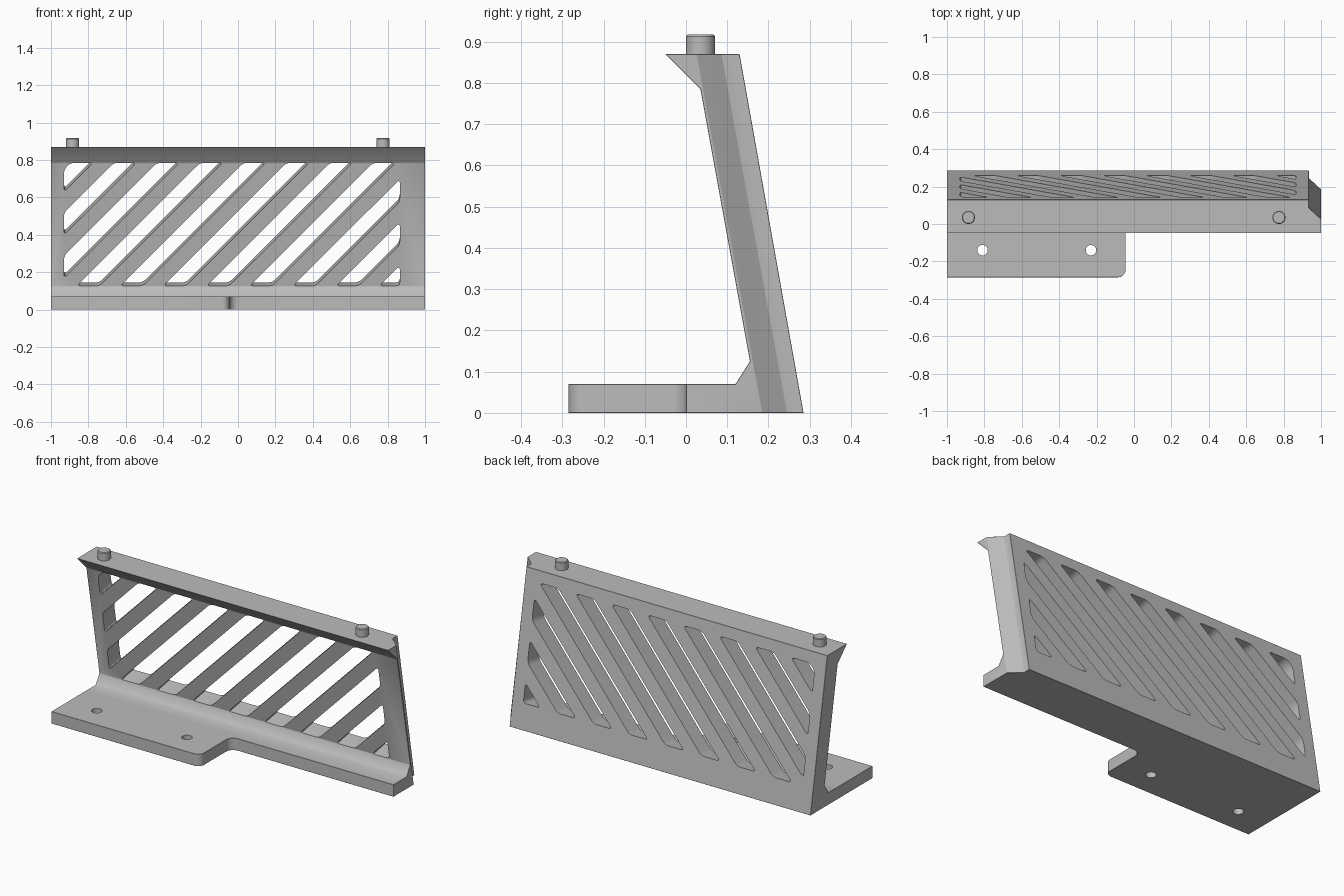
import bpy
import bmesh
from math import atan, cos, sin, pi
from mathutils import Vector

cube = bpy.data.objects.get("Cube")
if cube:
    bpy.data.objects.remove(cube, do_unlink=True)

grey = bpy.data.materials.new("light grey")
grey.use_nodes = True
grey.diffuse_color = (0.5, 0.5, 0.5, 1)
grey.node_tree.nodes["Principled BSDF"].inputs["Base Color"].default_value = (0.5, 0.5, 0.5, 1)

LEAN = 0.178          # backward shift of the panel per unit of height
TILT = atan(LEAN)
TOP = 0.87


def add_prism(bm, start, end):
    """Closed solid between two matching outlines."""
    a = [bm.verts.new(p) for p in start]
    b = [bm.verts.new(p) for p in end]
    bm.faces.new(a)
    bm.faces.new(b[::-1])
    for i in range(len(a)):
        j = (i + 1) % len(a)
        bm.faces.new((a[i], b[i], b[j], a[j]))


def make_object(name, bm):
    bmesh.ops.recalc_face_normals(bm, faces=bm.faces)
    mesh = bpy.data.meshes.new(name)
    bm.to_mesh(mesh)
    bm.free()
    mesh.materials.append(grey)
    obj = bpy.data.objects.new(name, mesh)
    bpy.context.collection.objects.link(obj)
    return obj


def prism(name, start, end):
    bm = bmesh.new()
    add_prism(bm, start, end)
    return make_object(name, bm)


def arc(cx, cy, r, a0, a1, n=8):
    return [(cx + r * cos(a0 + (a1 - a0) * i / n), cy + r * sin(a0 + (a1 - a0) * i / n))
            for i in range(n + 1)]


def activate(obj):
    bpy.ops.object.select_all(action='DESELECT')
    obj.select_set(True)
    bpy.context.view_layer.objects.active = obj


def boolean(obj, other, operation):
    activate(obj)
    mod = obj.modifiers.new("boolean", 'BOOLEAN')
    mod.operation = operation
    mod.solver = 'EXACT'
    mod.object = other
    bpy.ops.object.modifier_apply(modifier=mod.name)
    bpy.data.objects.remove(other, do_unlink=True)


def bevel(obj, width):
    activate(obj)
    mod = obj.modifiers.new("bevel", 'BEVEL')
    mod.width = width
    mod.segments = 1
    mod.limit_method = 'ANGLE'
    bpy.ops.object.modifier_apply(modifier=mod.name)


# Leaning panel with base rail and top lip, one side profile
profile = [(0, 0), (0.285, 0), (0.13, TOP), (-0.05, TOP), (0.035, 0.785),
           (0.155, 0.125), (0.12, 0.07), (0, 0.07)]
bracket = prism("bracket", [(-1, y, z) for y, z in profile], [(1, y, z) for y, z in profile])

# Mounting foot with a rounded outer corner and an inner fillet
R = 0.045
outline = [(-1, 0.03), (-1, -0.285)]
outline += arc(-R - 0.04, -0.245, 0.04, -pi / 2, 0)
outline += arc(0, -R, R, pi, pi / 2)
outline += [(0, 0.03)]
foot = prism("foot", [(x, y, 0) for x, y in outline], [(x, y, 0.07) for x, y in outline])
boolean(bracket, foot, 'UNION')

# Leaning chamfered notch on the rear left end
notch = [(1.1, 0.093), (0.935, 0.245), (0.935, 0.5), (1.1, 0.5)]
boolean(bracket, prism("notch_cutter", *[[(x, y - 0.183 * z, z) for x, y in notch]
                                         for z in (-0.1, 1)]), 'DIFFERENCE')
bevel(bracket, 0.003)


# Diagonal slots, clipped to a window and cut square to the panel
def slot_outline(low):
    bm = bmesh.new()
    bm.faces.new([bm.verts.new((x, 0, z)) for x, z in
                  ((-0.93, 0.136), (0.865, 0.136), (0.865, 0.795), (-0.93, 0.795))])
    for edge, side in ((low, 1), (low - 0.12, -1)):
        bmesh.ops.bisect_plane(bm, geom=bm.verts[:] + bm.edges[:] + bm.faces[:],
                               plane_co=(edge, 0, 0), plane_no=(side, 0, -side),
                               clear_outer=True)
    bmesh.ops.remove_doubles(bm, verts=bm.verts, dist=0.012)
    bmesh.ops.bevel(bm, geom=bm.verts[:], offset=0.02, segments=4, profile=0.5,
                    affect='VERTICES', clamp_overlap=True)
    bm.faces.ensure_lookup_table()
    points = [Vector((v.co.x, 0.231 - LEAN * v.co.z, v.co.z)) for v in bm.faces[0].verts]
    bm.free()
    return points


across = Vector((0, cos(TILT), sin(TILT))) * 0.09
cutters = bmesh.new()
for k in range(11):
    points = slot_outline(-1.57 + 0.231 * k)
    add_prism(cutters, [p - across for p in points], [p + across for p in points])
boolean(bracket, make_object("slot_cutter", cutters), 'DIFFERENCE')


def cylinder(name, x, y, r, z0, z1):
    ring = arc(x, y, r, 0, 2 * pi, 32)[:-1]
    return prism(name, [(px, py, z0) for px, py in ring], [(px, py, z1) for px, py in ring])


# Screw holes through the foot
for x in (-0.81, -0.23):
    boolean(bracket, cylinder("hole_cutter", x, -0.14, 0.028, -0.1, 0.2), 'DIFFERENCE')

# Locating pins on the top edge
pins = []
for name, x in (("right_pin", -0.885), ("left_pin", 0.775)):
    pin = cylinder(name, x, 0.035, 0.035, TOP - 0.02, 0.917)
    bevel(pin, 0.004)
    pins.append(pin)

for obj in [bracket] + pins:
    activate(obj)
    bpy.ops.object.shade_smooth_by_angle(angle=pi / 6)
